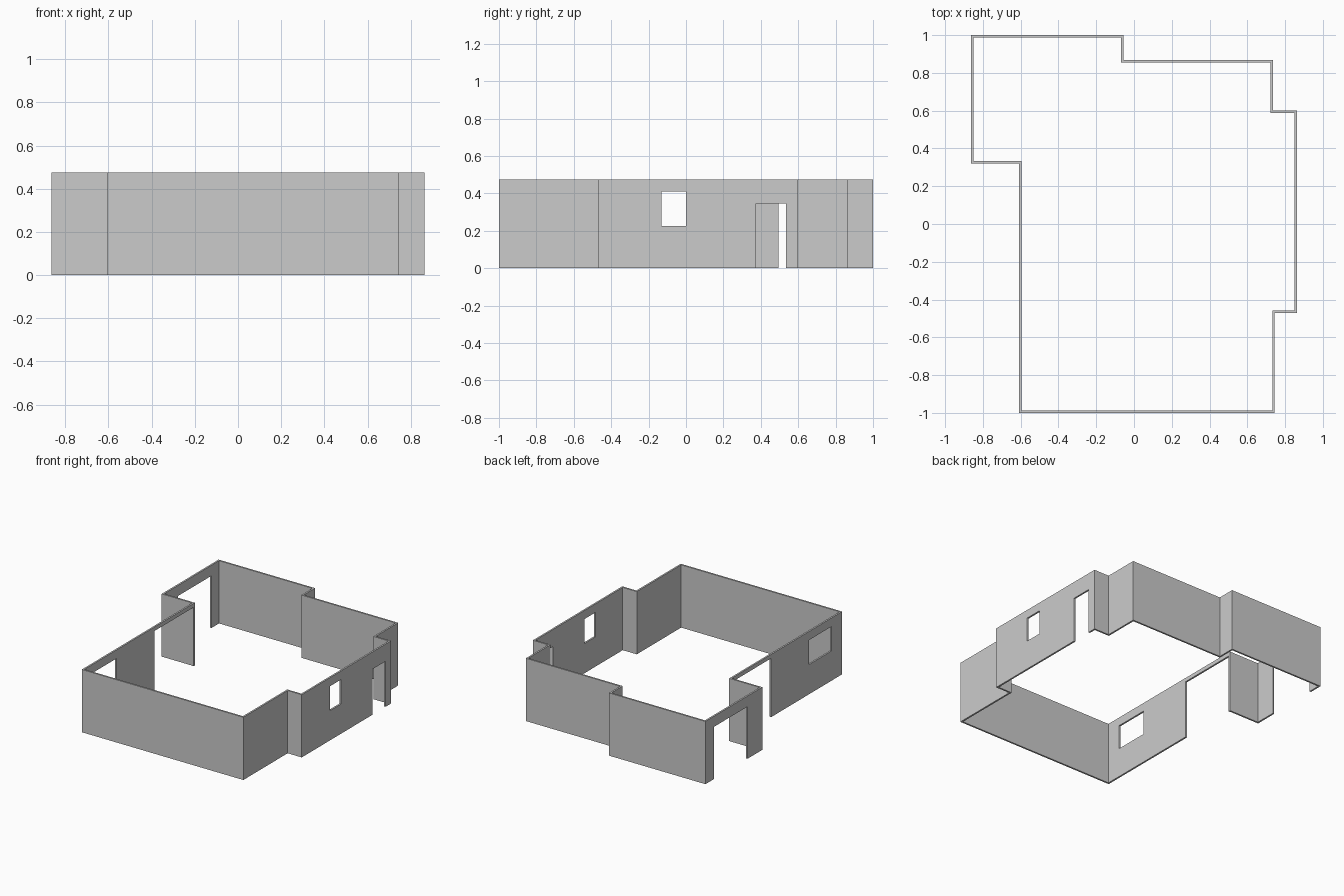
import bpy, bmesh
from mathutils import Vector

if "Cube" in bpy.data.objects:
    bpy.data.objects.remove(bpy.data.objects["Cube"])

HEIGHT = 0.475
THICK = 0.013

# Outer footprint, clockwise seen from above
OUTLINE = [(-0.863, 1.0), (-0.055, 1.0), (-0.055, 0.867), (0.735, 0.867),
           (0.735, 0.6), (0.863, 0.6), (0.863, -0.47), (0.745, -0.47),
           (0.745, -1.0), (-0.608, -1.0), (-0.608, 0.32), (-0.863, 0.32)]


def inset(points, d):
    """Move each corner inwards by d along both adjoining walls' normals."""
    result = []
    n = len(points)
    for i, p in enumerate(points):
        p = Vector(p)
        a = (p - Vector(points[i - 1])).normalized()
        b = (Vector(points[(i + 1) % n]) - p).normalized()
        result.append(p + d * (Vector((a.y, -a.x)) + Vector((b.y, -b.x))))
    return result


def make_walls():
    bm = bmesh.new()
    inner = inset(OUTLINE, THICK)
    rings = []
    for pts, z in ((OUTLINE, 0), (OUTLINE, HEIGHT), (inner, HEIGHT), (inner, 0)):
        rings.append([bm.verts.new((p[0], p[1], z)) for p in pts])
    n = len(OUTLINE)
    for k in range(4):
        r, s = rings[k], rings[(k + 1) % 4]
        for i in range(n):
            j = (i + 1) % n
            bm.faces.new((r[i], r[j], s[j], s[i]))
    bmesh.ops.recalc_face_normals(bm, faces=bm.faces)
    mesh = bpy.data.meshes.new("walls")
    bm.to_mesh(mesh)
    bm.free()
    obj = bpy.data.objects.new("walls", mesh)
    bpy.context.collection.objects.link(obj)
    return obj


def cut_opening(wall, x, y0, y1, z0, z1):
    """Cut a rectangular hole through the wall that stands at x."""
    bpy.ops.mesh.primitive_cube_add(size=1, location=(x, (y0 + y1) / 2, (z0 + z1) / 2))
    cutter = bpy.context.object
    cutter.name = "opening_cutter"
    cutter.scale = (0.06, y1 - y0, z1 - z0)
    cutter.hide_render = True
    mod = wall.modifiers.new("opening", 'BOOLEAN')
    mod.operation = 'DIFFERENCE'
    mod.solver = 'EXACT'
    mod.object = cutter
    bpy.context.view_layer.objects.active = wall
    bpy.ops.object.modifier_apply(modifier=mod.name)
    bpy.data.objects.remove(cutter)


walls = make_walls()

# Right wall: window and door
cut_opening(walls, 0.857, -0.132, 0.0, 0.225, 0.41)
cut_opening(walls, 0.857, 0.375, 0.535, -0.1, 0.345)
# Left wall: window and wide passage up to the corner
cut_opening(walls, -0.602, -0.87, -0.605, 0.225, 0.41)
cut_opening(walls, -0.602, -0.15, 0.318, -0.1, 0.445)
# Rear left bay: wide doorway
cut_opening(walls, -0.857, 0.495, 0.895, -0.1, 0.395)
